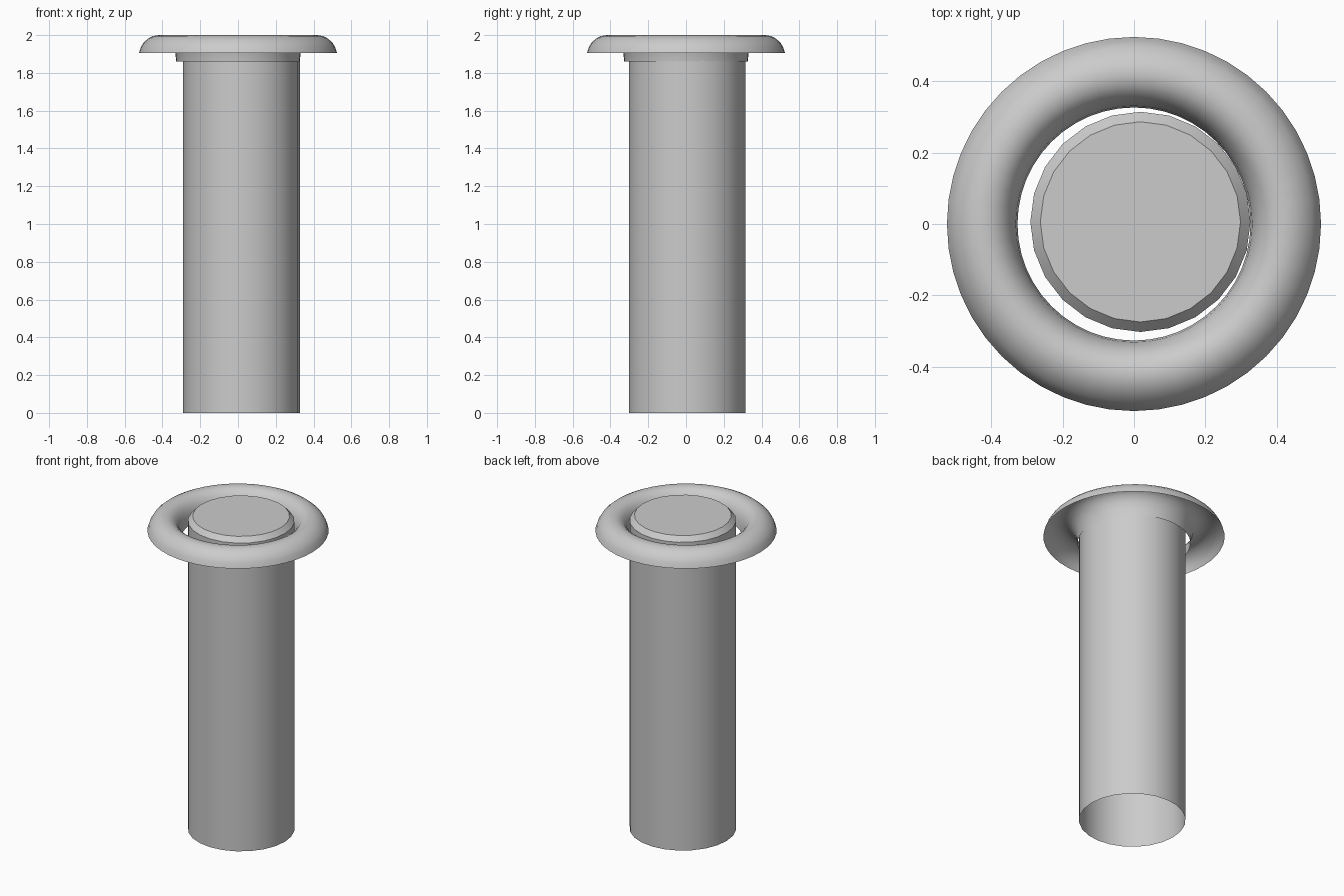
import bpy, bmesh, math

if "Cube" in bpy.data.objects:
    bpy.data.objects.remove(bpy.data.objects["Cube"])


def lathe(name, profile, segments, center=(0, 0), cap_last=False):
    """Revolve an open (radius, z) profile around a vertical axis."""
    bm = bmesh.new()
    rings = []
    for r, z in profile:
        rings.append([bm.verts.new((center[0] + r * math.cos(2 * math.pi * i / segments),
                                    center[1] + r * math.sin(2 * math.pi * i / segments), z))
                      for i in range(segments)])
    for low, high in zip(rings, rings[1:]):
        for i in range(segments):
            j = (i + 1) % segments
            bm.faces.new((low[i], low[j], high[j], high[i]))
    if cap_last:
        bm.faces.new(rings[-1])
    mesh = bpy.data.meshes.new(name)
    bm.to_mesh(mesh)
    bm.free()
    obj = bpy.data.objects.new(name, mesh)
    bpy.context.collection.objects.link(obj)
    bpy.ops.object.select_all(action='DESELECT')
    obj.select_set(True)
    bpy.context.view_layer.objects.active = obj
    bpy.ops.object.shade_smooth_by_angle(angle=math.radians(35))
    return obj


# Post: open at the bottom, chamfered closed top, slightly off centre
lathe("post", [(0.309, 0), (0.309, 1.97), (0.281, 2.0)], 24,
      center=(0.018, 0.006), cap_last=True)

# Collar: thin rolled rim, hollow underneath, with a longer inner lip
lathe("collar", [(0.525, 1.905), (0.515, 1.935), (0.50, 1.96), (0.475, 1.982),
                 (0.45, 1.995), (0.42, 2.0), (0.39, 1.993), (0.365, 1.975),
                 (0.345, 1.945), (0.332, 1.905), (0.327, 1.86)], 48)
